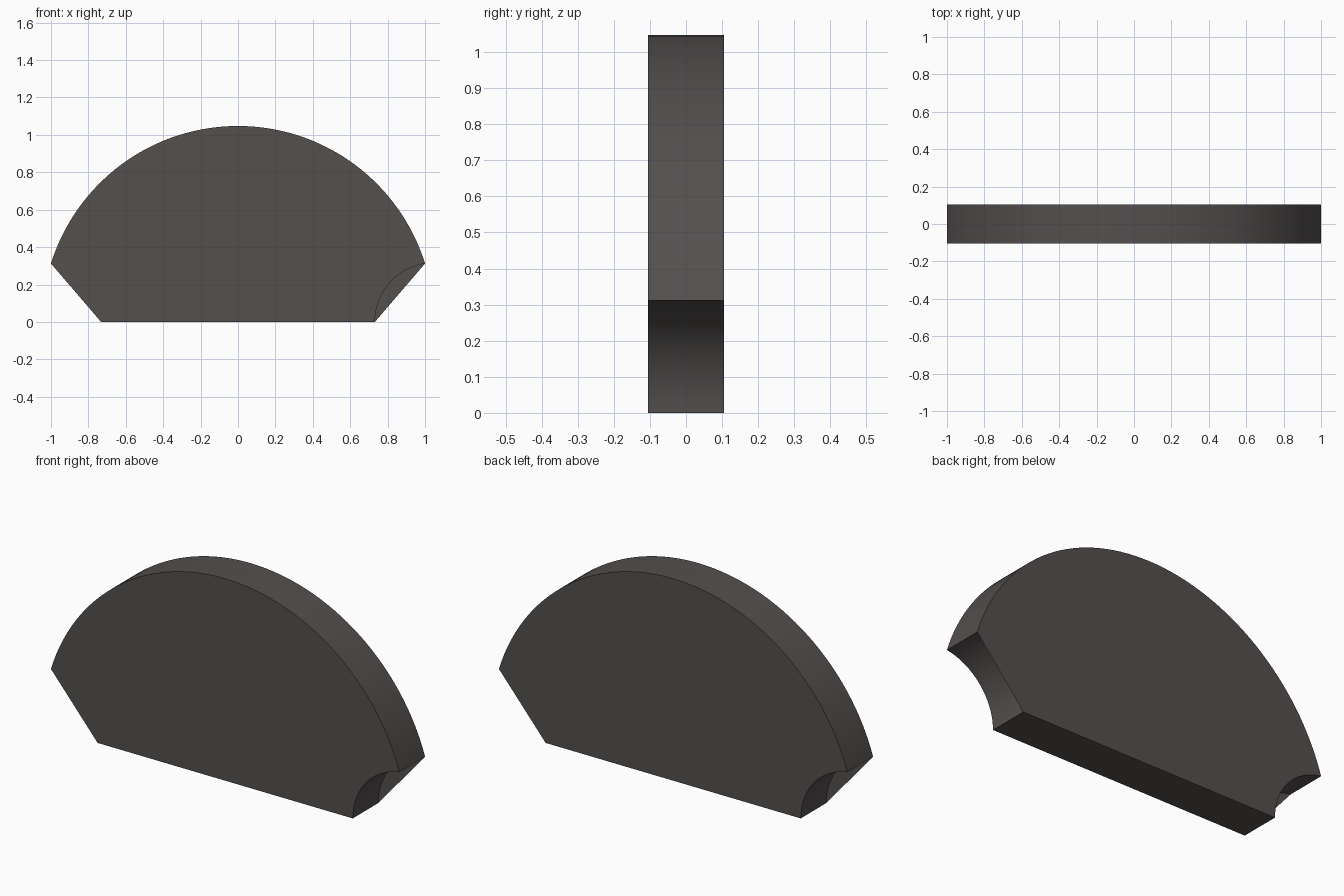
import bpy, bmesh, math

if "Cube" in bpy.data.objects:
    bpy.data.objects.remove(bpy.data.objects["Cube"])

R, CUT_R, HALF = 1.0475, 0.3156, 0.105      # outer arc, end scoop radius, half thickness
END_Z = 0.312                               # height of the side tips
N_OUT, N_CUT = 64, 24

mat = bpy.data.materials.new("dark warm grey")
mat.diffuse_color = (0.088, 0.079, 0.076, 1)
mat.use_nodes = True
mat.node_tree.nodes["Principled BSDF"].inputs["Base Color"].default_value = mat.diffuse_color

# Profile pieces: right scoop (bottom to tip), outer arc (right to left), left scoop (tip to bottom)
tip = math.atan2(END_Z, 1.0)
scoop_end = math.atan2(END_Z, 1.0 - R)
right = []
for i in range(N_CUT + 1):
    a = math.pi + (scoop_end - math.pi) * i / N_CUT
    right.append((R + CUT_R * math.cos(a), CUT_R * math.sin(a)))
right[-1] = (1.0, END_Z)
outer = []
for i in range(1, N_OUT):
    a = tip + (math.pi - 2 * tip) * i / N_OUT
    outer.append((R * math.cos(a), R * math.sin(a)))
left = [(-x, z) for x, z in reversed(right)]
profile = right + outer + left
n = len(profile)

# Rim walls
bm = bmesh.new()
front = [bm.verts.new((x, -HALF, z)) for x, z in profile]
back = [bm.verts.new((x, HALF, z)) for x, z in profile]
for i in range(n):
    j = (i + 1) % n
    f = bm.faces.new((front[i], back[i], back[j], front[j]))
    f.normal_update()
    f.smooth = True

# Front cap closes the left scoop with a straight edge, back cap closes the right one
first_left = n - len(left)
bm.faces.new(front[:first_left + 1] + [front[-1]])
bm.faces.new(list(reversed([back[0]] + back[len(right) - 1:])))
bm.normal_update()
for f in bm.faces:
    if len(f.verts) == 4:
        f.normal_flip()

mesh = bpy.data.meshes.new("scooped_half_disc")
bm.to_mesh(mesh)
bm.free()
mesh.materials.append(mat)
obj = bpy.data.objects.new("scooped_half_disc", mesh)
bpy.context.collection.objects.link(obj)

# Smooth arcs, sharp edges
bpy.context.view_layer.objects.active = obj
obj.select_set(True)
bpy.ops.object.shade_smooth_by_angle(angle=math.radians(30))
